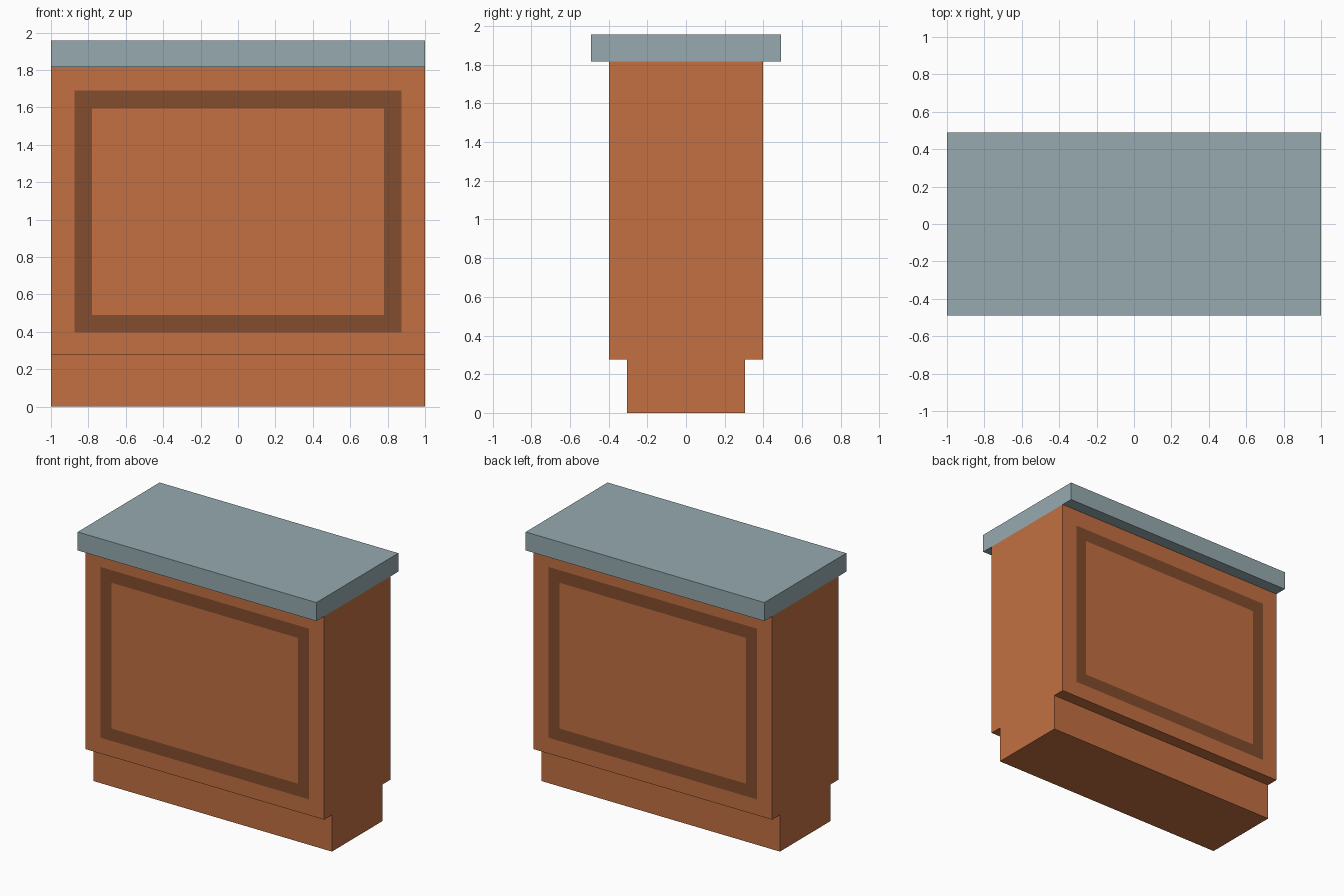
import bpy, bmesh

if "Cube" in bpy.data.objects:
    bpy.data.objects.remove(bpy.data.objects["Cube"])


def material(name, color):
    m = bpy.data.materials.new(name)
    m.diffuse_color = (*color, 1.0)
    m.use_nodes = True
    m.node_tree.nodes["Principled BSDF"].inputs["Base Color"].default_value = m.diffuse_color
    return m


wood = material("orange_wood", (0.539, 0.162, 0.0545))
dark = material("dark_wood", (0.223, 0.074, 0.026))
stone = material("grey_stone", (0.305, 0.402, 0.429))


def extrude_profile(profile):
    """Closed y-z profile swept across the full width."""
    bm = bmesh.new()
    face = bm.faces.new([bm.verts.new((-1, y, z)) for y, z in profile])
    ext = bmesh.ops.extrude_face_region(bm, geom=[face], use_keep_orig=True)
    for v in ext["geom"]:
        if isinstance(v, bmesh.types.BMVert):
            v.co.x = 1
    bmesh.ops.recalc_face_normals(bm, faces=bm.faces[:])
    return bm


def finish(bm, name, mats):
    me = bpy.data.meshes.new(name)
    bm.to_mesh(me)
    bm.free()
    for m in mats:
        me.materials.append(m)
    ob = bpy.data.objects.new(name, me)
    bpy.context.collection.objects.link(ob)


def inset_to(bm, face, x, z0, z1):
    """Inset a wall face to an exact rectangle; returns the ring faces."""
    ring = bmesh.ops.inset_individual(bm, faces=[face], thickness=0.05)["faces"]
    mid = face.calc_center_median().z
    for v in face.verts:
        v.co.x = x if v.co.x > 0 else -x
        v.co.z = z1 if v.co.z > mid else z0
    return ring


# Cabinet body with recessed plinth
half = [(0.304, 0), (0.304, 0.277), (0.397, 0.277), (0.397, 1.817)]
cabinet = extrude_profile(half + [(-y, z) for y, z in reversed(half)])

# Dark painted frame on front and back
walls = [f for f in cabinet.faces
         if abs(f.normal.y) > 0.9 and f.calc_center_median().z > 0.5]
for wall in walls:
    inset_to(cabinet, wall, 0.873, 0.397, 1.69)
    for f in inset_to(cabinet, wall, 0.781, 0.491, 1.595):
        f.material_index = 1
finish(cabinet, "cabinet", [wood, dark])

# Overhanging countertop
top = extrude_profile([(-0.49, 1.817), (0.49, 1.817), (0.49, 1.957), (-0.49, 1.957)])
finish(top, "countertop", [stone])
